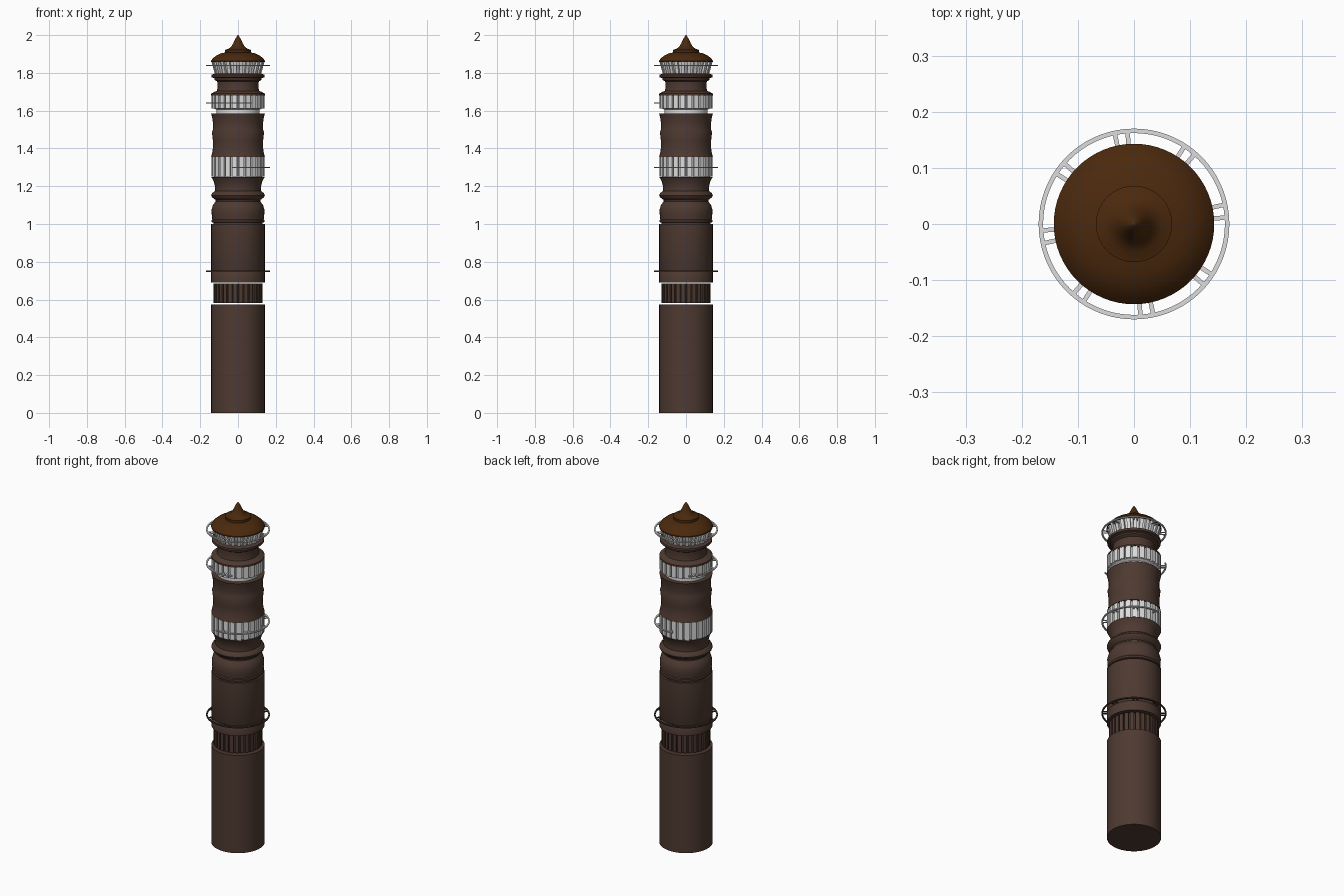
import bpy, bmesh, math
from math import sin, cos, pi, radians

cube = bpy.data.objects.get("Cube")
if cube:
    bpy.data.objects.remove(cube, do_unlink=True)


def material(name, rgb):
    m = bpy.data.materials.new(name)
    m.use_nodes = True
    m.diffuse_color = (*rgb, 1)
    m.node_tree.nodes["Principled BSDF"].inputs["Base Color"].default_value = (*rgb, 1)
    return m


BROWN = material("dark brown stone", (0.076, 0.042, 0.031))
ROOF = material("roof brown", (0.07, 0.022, 0.004))
WHITE = material("pale plaster", (0.72, 0.72, 0.72))


def finish(name, bm, mat, smooth=True):
    bmesh.ops.recalc_face_normals(bm, faces=bm.faces)
    mesh = bpy.data.meshes.new(name)
    bm.to_mesh(mesh)
    bm.free()
    mesh.materials.append(mat)
    ob = bpy.data.objects.new(name, mesh)
    bpy.context.collection.objects.link(ob)
    if smooth:
        bpy.ops.object.select_all(action='DESELECT')
        ob.select_set(True)
        bpy.context.view_layer.objects.active = ob
        bpy.ops.object.shade_smooth_by_angle(angle=radians(35))
    return ob


def lathe(name, profile, mat, sides=64):
    """Closed turned solid from (radius, height) points."""
    bm = bmesh.new()
    rings = [[bm.verts.new((r * cos(2 * pi * i / sides), r * sin(2 * pi * i / sides), z))
              for i in range(sides)] for r, z in profile]
    for low, high in zip(rings, rings[1:]):
        for i in range(sides):
            j = (i + 1) % sides
            bm.faces.new((low[i], low[j], high[j], high[i]))
    bm.faces.new(rings[0])
    bm.faces.new(rings[-1])
    return finish(name, bm, mat)


def bar(bm, angle, r0, r1, half, z0, z1, flare=0.0):
    """Radial block; flare pulls the foot inwards."""
    c, s = cos(angle), sin(angle)
    bottom, top = [
        [bm.verts.new((r * c - w * s, r * s + w * c, z))
         for r, w in ((r0 - f, -half), (r1 - f, -half), (r1 - f, half), (r0 - f, half))]
        for z, f in ((z0, flare), (z1, 0))]
    bm.faces.new(bottom)
    bm.faces.new(top)
    for i in range(4):
        j = (i + 1) % 4
        bm.faces.new((bottom[i], bottom[j], top[j], top[i]))


def pilasters(name, count, r0, r1, z0, z1, mat, flare=0.0, fill=0.72):
    bm = bmesh.new()
    for i in range(count):
        bar(bm, 2 * pi * (i + 0.5) / count, r0, r1, fill * pi * r1 / count, z0, z1, flare)
    return finish(name, bm, mat, smooth=False)


def rail(name, z, mat, start=0, end=360, r0=0.162, r1=0.17, half=0.003):
    """Thin hoop or arc with paired brackets back to the wall."""
    bm = bmesh.new()
    steps = round((end - start) / 5)
    closed = end - start == 360
    loops = []
    for i in range(steps if closed else steps + 1):
        a = radians(start + 5 * i)
        loops.append([bm.verts.new((r * cos(a), r * sin(a), z + h))
                      for r, h in ((r0, -half), (r1, -half), (r1, half), (r0, half))])
    for k in range(steps):
        a, b = loops[k], loops[(k + 1) % len(loops)]
        for i in range(4):
            j = (i + 1) % 4
            bm.faces.new((a[i], a[j], b[j], b[i]))
    if not closed:
        bm.faces.new(loops[0])
        bm.faces.new(loops[-1])
    for k in range(16):
        base = 8 + 45 * k
        for off in (-4, 4):
            if start <= base + off <= end:
                if not closed or k < 8:
                    bar(bm, radians(base + off), 0.125, 0.164, 0.004, z - 0.002, z + 0.002)
    return finish(name, bm, mat)


# Plain lower shaft and its fluted belt
R = 0.142
lathe("lower_shaft", [(R, 0), (R, 0.575)], BROWN)
lathe("fluted_belt_core", [(0.12, 0.582), (0.12, 0.684)], BROWN)
pilasters("fluted_belt", 28, 0.115, 0.129, 0.582, 0.684, BROWN, fill=0.7)
lathe("middle_shaft", [(R, 0.69), (R, 0.745), (0.14, 0.748), (R, 0.752), (R, 1.0)], BROWN)

# Moulded stone between the galleries
lathe("lower_moulding", [
    (0.13, 0.999), (0.13, 1.007), (0.14, 1.01), (0.14, 1.02), (0.136, 1.025),
    (0.139, 1.05), (0.14, 1.075), (0.133, 1.1), (0.118, 1.12), (0.118, 1.127),
    (0.138, 1.142), (0.142, 1.152), (0.138, 1.162), (0.122, 1.175), (0.121, 1.195),
    (0.128, 1.225), (R, 1.25)], BROWN)
lathe("upper_moulding", [
    (R, 1.355), (0.136, 1.38), (0.132, 1.41), (0.133, 1.44), (0.138, 1.485),
    (0.133, 1.5), (0.132, 1.53), (0.136, 1.56), (R, 1.585)], BROWN)
lathe("neck_moulding", [
    (R, 1.68), (R, 1.69), (0.128, 1.698), (0.112, 1.705), (0.108, 1.725), (0.11, 1.755),
    (0.124, 1.763), (0.124, 1.772), (0.14, 1.777), (0.14, 1.79), (0.12, 1.797)], BROWN)

# Pale galleries
lathe("lower_gallery_core", [(0.128, 1.249), (0.128, 1.356)], WHITE)
pilasters("lower_gallery", 24, 0.12, 0.141, 1.252, 1.354, WHITE)
lathe("middle_gallery_core", [(0.115, 1.584), (0.115, 1.605), (0.128, 1.612), (0.128, 1.681)], WHITE)
pilasters("middle_gallery", 24, 0.12, 0.141, 1.612, 1.68, WHITE)
lathe("top_gallery_core", [(0.108, 1.796), (0.128, 1.862)], WHITE)
pilasters("top_gallery", 24, 0.118, 0.141, 1.797, 1.862, WHITE, flare=0.018, fill=0.5)

# Hoop rails
rail("lower_rail", 0.75, BROWN)
rail("lower_gallery_rail", 1.3, WHITE, 260, 460)
rail("middle_gallery_rail", 1.64, WHITE, 130, 295)
rail("top_gallery_rail", 1.84, WHITE)

# Domed roof and spire
lathe("roof", [
    (0.143, 1.858), (0.143, 1.864), (0.132, 1.878), (0.115, 1.892), (0.092, 1.903),
    (0.068, 1.908), (0.068, 1.922), (0.05, 1.928), (0.038, 1.936), (0.027, 1.953),
    (0.015, 1.978), (0.004, 1.998), (0.001, 2.0)], ROOF)
